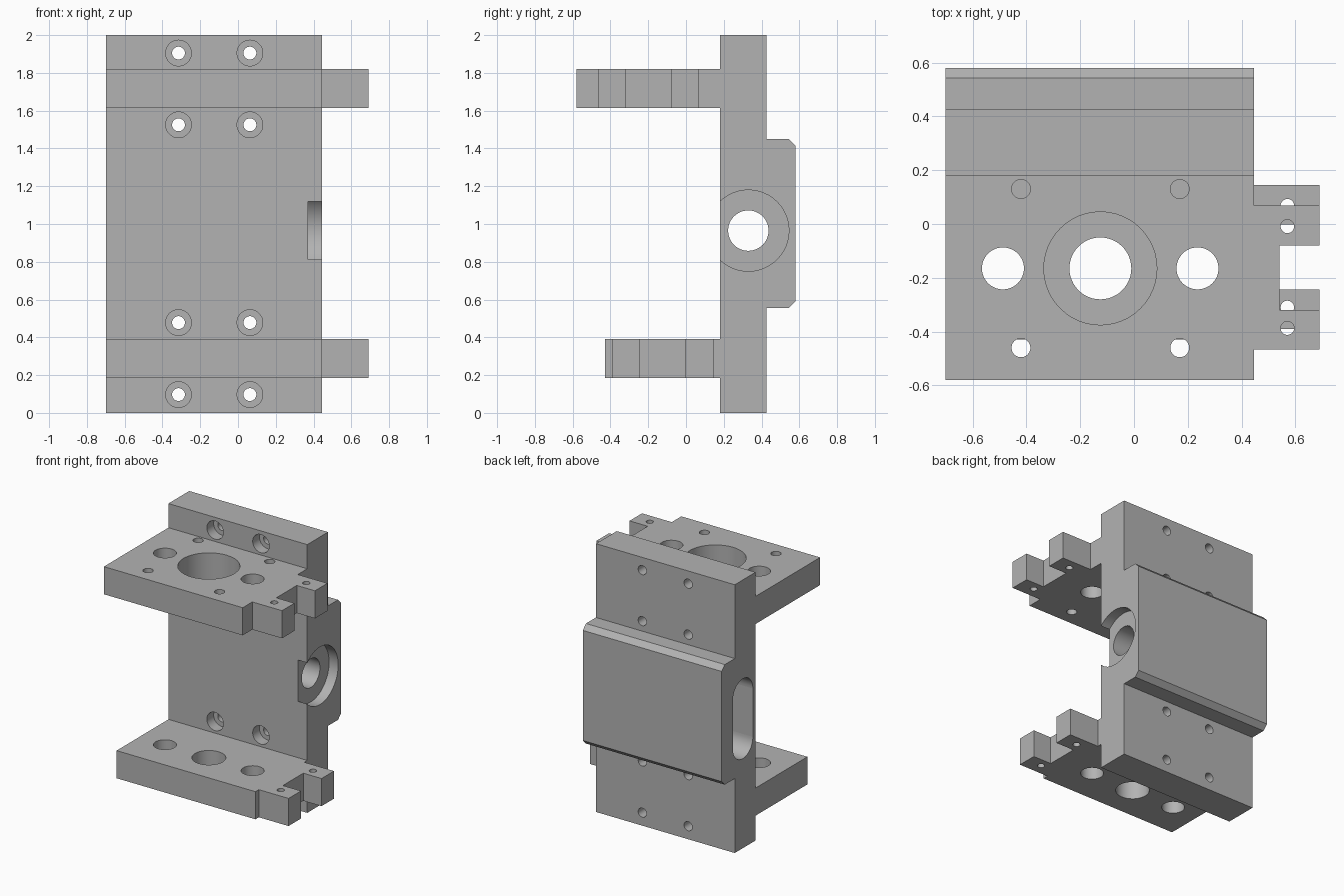
import bpy, bmesh
from math import radians
from mathutils import Matrix, Vector

if "Cube" in bpy.data.objects:
    bpy.data.objects.remove(bpy.data.objects["Cube"], do_unlink=True)

grey = bpy.data.materials.new("machined grey")
grey.use_nodes = True
colour = (0.45, 0.45, 0.45, 1)
grey.diffuse_color = colour
grey.node_tree.nodes["Principled BSDF"].inputs["Base Color"].default_value = colour

LEFT, RIGHT = -0.70, 0.445      # side faces of the plate
FACE, REAR, BLOCK = 0.18, 0.425, 0.58   # depths of plate front, back and block


def finish(name, bm):
    bmesh.ops.recalc_face_normals(bm, faces=bm.faces)
    mesh = bpy.data.meshes.new(name)
    bm.to_mesh(mesh)
    bm.free()
    mesh.materials.append(grey)
    obj = bpy.data.objects.new(name, mesh)
    bpy.context.collection.objects.link(obj)
    return obj


def extrude(name, points, direction):
    """Closed outline swept along a direction."""
    bm = bmesh.new()
    face = bm.faces.new([bm.verts.new(p) for p in points])
    swept = bmesh.ops.extrude_face_region(bm, geom=[face])["geom"]
    verts = [v for v in swept if isinstance(v, bmesh.types.BMVert)]
    bmesh.ops.translate(bm, verts=verts, vec=direction)
    return finish(name, bm)


def rod(start, end, radius):
    """Round cutter between two points."""
    a, b = Vector(start), Vector(end)
    axis = b - a
    bm = bmesh.new()
    turn = axis.to_track_quat('Z', 'Y').to_matrix().to_4x4()
    bmesh.ops.create_cone(bm, cap_ends=True, segments=48, radius1=radius,
                          radius2=radius, depth=axis.length,
                          matrix=Matrix.Translation((a + b) / 2) @ turn)
    return finish("cutter", bm)


def cut(obj, cutter):
    mod = obj.modifiers.new("cut", 'BOOLEAN')
    mod.operation, mod.solver, mod.object = 'DIFFERENCE', 'EXACT', cutter
    graph = bpy.context.evaluated_depsgraph_get()
    mesh = bpy.data.meshes.new_from_object(obj.evaluated_get(graph))
    obj.modifiers.clear()
    obj.data = mesh
    bpy.data.objects.remove(cutter, do_unlink=True)


def smooth(obj):
    bpy.ops.object.select_all(action='DESELECT')
    obj.select_set(True)
    bpy.context.view_layer.objects.active = obj
    bpy.ops.object.shade_smooth_by_angle(angle=radians(30))


# Back plate with the chamfered block behind it
low, high, bevel = 0.555, 1.45, 0.037
section = [(FACE, 0), (REAR, 0), (REAR, low), (BLOCK - bevel, low),
           (BLOCK, low + bevel), (BLOCK, high - bevel), (BLOCK - bevel, high),
           (REAR, high), (REAR, 2), (FACE, 2)]
plate = extrude("back_plate", [(LEFT, y, z) for y, z in section],
                (RIGHT - LEFT, 0, 0))

# Counterbored screw holes
for x in (-0.315, 0.063):
    for z in (0.097, 0.478, 1.525, 1.905):
        cut(plate, rod((x, 0.1, z), (x, FACE + 0.08, z), 0.068))
        cut(plate, rod((x, 0.1, z), (x, 0.7, z), 0.034))

# Cross bore: round recess on one side, upright slot on the other
by, bz = 0.33, 0.965
cut(plate, rod((0.37, by, bz), (0.6, by, bz), 0.215))
cut(plate, rod((-0.9, by, bz), (0.6, by, bz), 0.107))
slot_r, slot_h, slot_end = 0.118, 0.18, -0.3
for s in (-1, 1):
    cut(plate, rod((-0.9, by, bz + s * slot_h), (slot_end, by, bz + s * slot_h), slot_r))
cut(plate, extrude("cutter", [(-0.9, by + i * slot_r, bz + j * slot_h)
                              for i, j in ((-1, -1), (1, -1), (1, 1), (-1, 1))],
                   (slot_end + 0.9, 0, 0)))
smooth(plate)


# Shelves with a two-pronged lug at the side
def shelf(name, z, front, lug, centre_radius):
    step, tip, prong, top = 0.54, 0.69, 0.147, lug + 0.535
    outline = [(LEFT, FACE), (LEFT, front), (RIGHT, front), (RIGHT, lug),
               (tip, lug), (tip, lug + prong), (step, lug + prong),
               (step, top - prong), (tip, top - prong), (tip, top),
               (RIGHT, top), (RIGHT, FACE)]
    obj = extrude(name, [(x, y, z) for x, y in outline], (0, 0, 0.206))
    holes = [(-0.487, -0.165, 0.078), (0.236, -0.165, 0.078),
             (-0.125, -0.165, centre_radius),
             (0.57, lug + 0.08, 0.025), (0.57, top - 0.077, 0.025)]
    if name == "upper_shelf":
        holes += [(x, y, 0.035) for x in (-0.42, 0.17) for y in (-0.46, 0.13)]
    for x, y, r in holes:
        cut(obj, rod((x, y, z - 0.1), (x, y, z + 0.4), r))
    smooth(obj)


shelf("upper_shelf", 1.614, -0.58, -0.467, 0.21)
shelf("lower_shelf", 0.185, -0.43, -0.39, 0.115)
